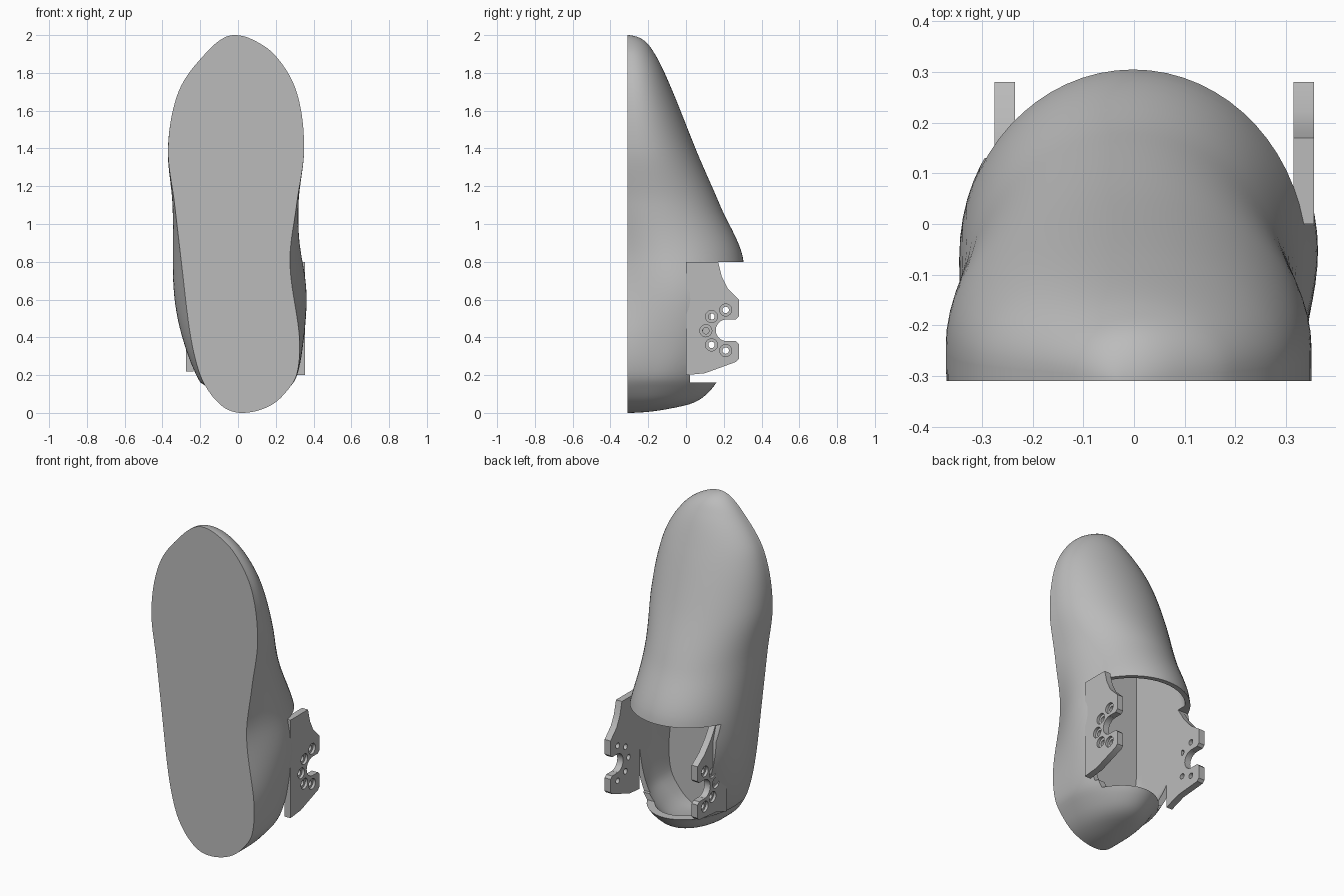
import bpy, bmesh, math
from mathutils import Vector

cube = bpy.data.objects.get("Cube")
if cube:
    bpy.data.objects.remove(cube)

grey = bpy.data.materials.new("plain grey")
grey.use_nodes = True
colour = (0.5, 0.5, 0.5, 1)
grey.diffuse_color = colour
grey.node_tree.nodes["Principled BSDF"].inputs["Base Color"].default_value = colour

SOLE = -0.31             # y of the flat sole
INNER = (-0.235, 0.315)  # inner faces of the side plates

# height z, sole right edge, sole left edge, instep y
STATIONS = [
    (0, .02, .02, SOLE), (.02, -.06, .13, -.1), (.05, -.1, .19, .03),
    (.1, -.145, .245, .11), (.2, -.2, .31, .185), (.4, -.25, .325, .27),
    (.8, -.3, .275, .305), (1.1, -.335, .31, .18), (1.4, -.37, .35, .05),
    (1.7, -.315, .31, -.07), (1.9, -.175, .19, -.165),
    (1.97, -.1, .09, -.22), (2, -.02, -.02, SOLE)]
ANGLES = [math.acos(1 - s[0]) for s in STATIONS]


def bump(z, centre, width):
    return math.exp(-((z - centre) / width) ** 2 / 2)


def slope(i, k):
    a, b = max(i - 1, 0), min(i + 1, len(STATIONS) - 1)
    return (STATIONS[b][k] - STATIONS[a][k]) / (ANGLES[b] - ANGLES[a])


def sample(angle, k):
    """Smooth Hermite interpolation between stations."""
    i = max(j for j in range(len(ANGLES) - 1) if ANGLES[j] <= angle)
    w = ANGLES[i + 1] - ANGLES[i]
    t = (angle - ANGLES[i]) / w
    s = t * t * (3 - 2 * t)
    return (STATIONS[i][k] * (1 - s) + STATIONS[i + 1][k] * s
            + w * slope(i, k) * t * (1 - t) ** 2
            - w * slope(i + 1, k) * t * t * (1 - t))


def section(angle, inner):
    """Arch across the foot: bulging sides, then a half ellipse."""
    z = 1 - math.cos(angle)
    right, left, top = (sample(angle, k) for k in (1, 2, 3))
    wide_right = right - .058 * bump(z, .6, .28)
    wide_left = left + .075 * bump(z, .7, .2)
    if z < .15 or z > 1.5:
        wide_right, wide_left = right, left
    mid = SOLE + (top - SOLE) * (.15 + .27 * bump(z, .6, .4))
    low, high = 8, 32
    pts = []
    for j in range(low):
        u = j / low
        pts.append((right + (wide_right - right) * math.sin(u * math.pi / 2),
                    SOLE + (mid - SOLE) * u))
    centre, half = (wide_right + wide_left) / 2, (wide_left - wide_right) / 2
    for j in range(high + 1):
        a = math.pi * j / high
        pts.append((centre - half * math.cos(a), mid + (top - mid) * math.sin(a)))
    for j in reversed(range(low)):
        u = j / low
        pts.append((left + (wide_left - left) * math.sin(u * math.pi / 2),
                    SOLE + (mid - SOLE) * u))
    if inner:
        floor = SOLE + .05
        shrink = max(top - .03 - floor, .01) / (top - SOLE)
        pts = [(min(max(centre + (x - centre) * .9, INNER[0]), INNER[1]),
                floor + (y - SOLE) * shrink) for x, y in pts]
        z = .035 + z * .965
    return [Vector((x, y, z)) for x, y in pts]


def finish(name, bm):
    bmesh.ops.recalc_face_normals(bm, faces=bm.faces)
    mesh = bpy.data.meshes.new(name)
    bm.to_mesh(mesh)
    bm.free()
    mesh.materials.append(grey)
    obj = bpy.data.objects.new(name, mesh)
    bpy.context.collection.objects.link(obj)
    return obj


def loft(name, inner=False, steps=90):
    bm = bmesh.new()
    rings = []
    for i in range(steps + 1):
        angle = .03 + (math.pi - .06) * i / steps
        rings.append([bm.verts.new(p) for p in section(angle, inner)])
    for a, b in zip(rings, rings[1:]):
        for j in range(len(a)):
            k = (j + 1) % len(a)
            bm.faces.new((a[j], a[k], b[k], b[j]))
    bm.faces.new(rings[0])
    bm.faces.new(rings[-1])
    return finish(name, bm)


def slab(name, outline, x0, x1):
    """Side outline in (y, z) extruded across x."""
    bm = bmesh.new()
    a, b = ([bm.verts.new((x, y, z)) for y, z in outline] for x in (x0, x1))
    bm.faces.new(a)
    bm.faces.new(b)
    for j in range(len(a)):
        k = (j + 1) % len(a)
        bm.faces.new((a[j], a[k], b[k], b[j]))
    return finish(name, bm)


def disc(y, z, r, count=24):
    return [(y + r * math.cos(math.tau * i / count),
             z + r * math.sin(math.tau * i / count)) for i in range(count)]


def cut(obj, cutter):
    mod = obj.modifiers.new("cut", 'BOOLEAN')
    mod.operation, mod.solver, mod.object = 'DIFFERENCE', 'EXACT', cutter
    bpy.context.view_layer.objects.active = obj
    bpy.ops.object.modifier_apply(modifier=mod.name)
    bpy.data.objects.remove(cutter)


def smooth(obj):
    bpy.ops.object.select_all(action='DESELECT')
    obj.select_set(True)
    bpy.context.view_layer.objects.active = obj
    bpy.ops.object.shade_smooth_by_angle(angle=math.radians(32))


# Hollow foot shell with the ankle opening
shell = loft("foot_shell")
cut(shell, loft("cavity", inner=True))
cut(shell, slab("ankle_cut", [(.02, .16), (.5, .16), (.5, .8), (.1, .8),
                              (.13, .7), (.13, .23), (.02, .2)], -1, 1))
cut(shell, slab("opening_cut", [(0, .2), (.5, .2), (.5, .8), (0, .8)], *INNER))
smooth(shell)

# Side plates with a rounded notch and five countersunk holes
HOLES = [(.21, .545), (.135, .51), (.105, .435), (.135, .36), (.21, .33)]
FRONT = [(.265, .27), (.28, .285), (.28, .365), (.265, .38), (.265, .495),
         (.28, .51), (.28, .6)]
PLATES = {
    "right_plate": (INNER[0], -.04, [(0, .22), (.1, .255)],
                    [(.21, .65), (.15, .72), (.1, .8), (0, .8)]),
    "left_plate": (INNER[1], .04, [(0, .2), (.1, .21)],
                   [(.22, .66), (.19, .72), (.17, .8), (0, .8)])}
for name, (x, thick, bottom, top) in PLATES.items():
    outer = x + thick
    plate = slab(name, bottom + FRONT + top, x, outer)
    cut(plate, slab("notch", [(.21, .38), (.4, .38), (.4, .495), (.21, .495)], x - .1, x + .1))
    cut(plate, slab("notch_round", disc(.215, .4375, .0575), x - .1, x + .1))
    for y, z in HOLES:
        cut(plate, slab("hole", disc(y, z, .017), x - .1, x + .1))
        cut(plate, slab("countersink", disc(y, z, .032), outer - thick * .4, outer + thick))
    smooth(plate)
